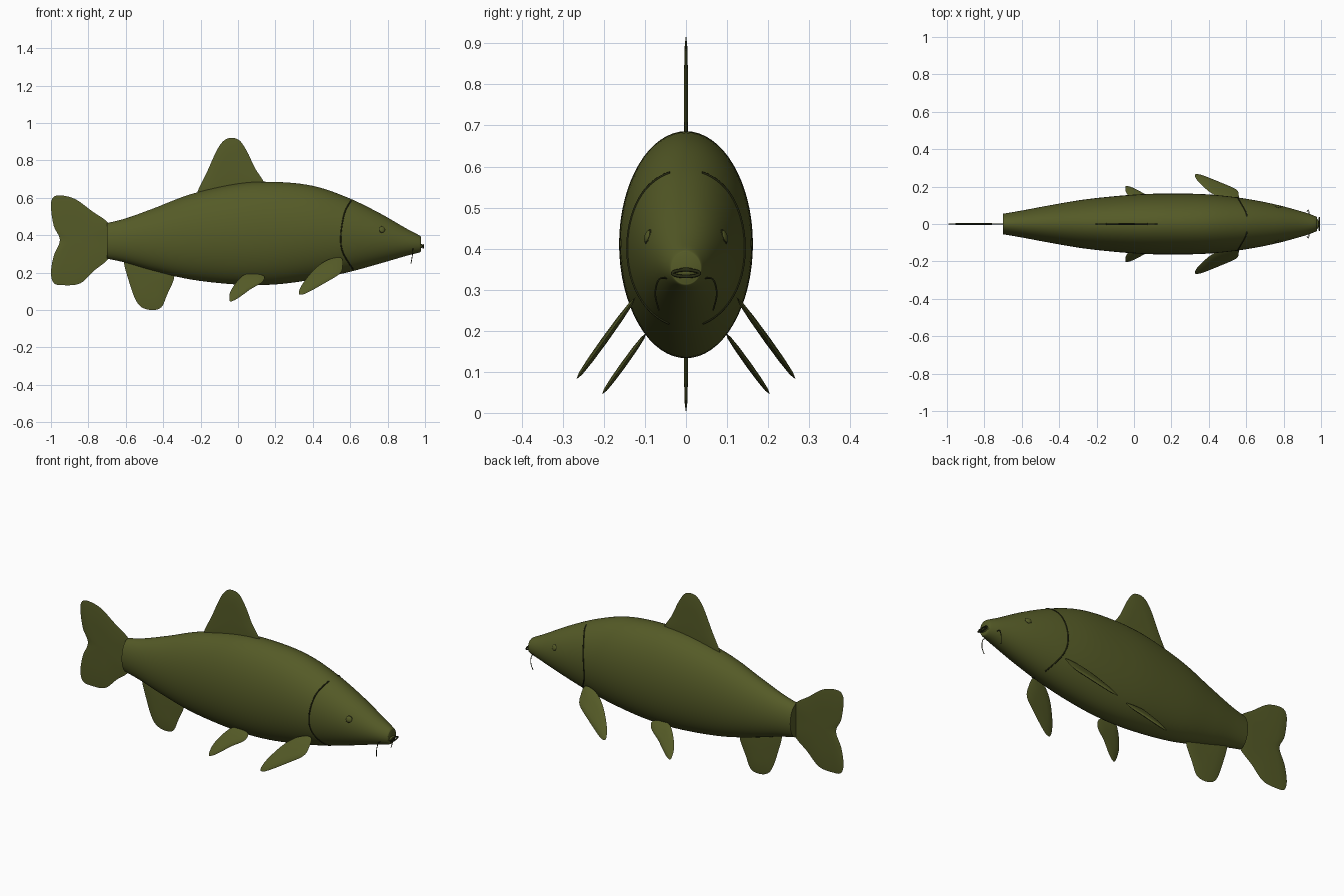
import bpy, bmesh, math
from mathutils import Vector

cube = bpy.data.objects.get("Cube")
if cube:
    bpy.data.objects.remove(cube)


def material(name, rgb):
    m = bpy.data.materials.new(name)
    m.use_nodes = True
    m.diffuse_color = (*rgb, 1)
    bsdf = next(n for n in m.node_tree.nodes if n.type == "BSDF_PRINCIPLED")
    bsdf.inputs["Base Color"].default_value = (*rgb, 1)
    bsdf.inputs["Roughness"].default_value = 0.7
    return m


olive = material("olive", (0.09, 0.103, 0.02))
dark = material("dark olive", (0.02, 0.023, 0.006))


def finish(name, bm, mat, angle=40):
    bmesh.ops.recalc_face_normals(bm, faces=bm.faces)
    mesh = bpy.data.meshes.new(name)
    bm.to_mesh(mesh)
    bm.free()
    mesh.materials.append(mat)
    obj = bpy.data.objects.new(name, mesh)
    bpy.context.collection.objects.link(obj)
    bpy.ops.object.select_all(action="DESELECT")
    obj.select_set(True)
    bpy.context.view_layer.objects.active = obj
    bpy.ops.object.shade_smooth_by_angle(angle=math.radians(angle))
    return obj


def spline(a, b, c, d, t):
    return 0.5 * (2 * b + (c - a) * t + (2 * a - 5 * b + 4 * c - d) * t * t
                  + (3 * b - a - 3 * c + d) * t ** 3)


def smooth_path(points, steps, closed):
    p = [Vector(q) for q in points]
    n = len(p)
    at = (lambda i: p[i % n]) if closed else (lambda i: p[max(0, min(n - 1, i))])
    out = [spline(at(i - 1), at(i), at(i + 1), at(i + 2), s / steps)
           for i in range(n if closed else n - 1) for s in range(steps)]
    return out if closed else out + [p[-1]]


# Body stations: x, belly height, back height, half width
stations = smooth_path([
    (-0.70, 0.275, 0.465, 0.055), (-0.60, 0.253, 0.490, 0.072),
    (-0.45, 0.210, 0.544, 0.100), (-0.25, 0.163, 0.620, 0.133),
    (0.00, 0.136, 0.676, 0.157), (0.20, 0.137, 0.685, 0.163),
    (0.40, 0.163, 0.664, 0.158), (0.58, 0.200, 0.604, 0.138),
    (0.75, 0.246, 0.522, 0.106), (0.90, 0.290, 0.436, 0.066),
    (0.968, 0.307, 0.400, 0.042), (0.978, 0.316, 0.390, 0.034)], 6, False)


def section(x):
    for a, b in zip(stations, stations[1:]):
        if x <= b[0]:
            s = a.lerp(b, (x - a[0]) / (b[0] - a[0]))
            break
    return (s[1] + s[2]) / 2, (s[2] - s[1]) / 2, s[3]


def skin_y(x, z):
    mid, half, wide = section(x)
    return wide * math.sqrt(max(0, 1 - ((z - mid) / half) ** 2))


bm = bmesh.new()
SIDES = 64
rings = []
for x, low, high, wide in stations:
    ring = []
    for k in range(SIDES):
        a = math.tau * k / SIDES
        ring.append(bm.verts.new((x, wide * math.cos(a),
                                  (low + high) / 2 + (high - low) / 2 * math.sin(a))))
    rings.append(ring)
for r, s in zip(rings, rings[1:]):
    for k in range(SIDES):
        j = (k + 1) % SIDES
        bm.faces.new((r[k], r[j], s[j], s[k]))
bm.faces.new(rings[0])
bm.faces.new(rings[-1])
finish("body", bm, olive)


# Fins: lens-shaped blades from a side outline, leaning out sideways when paired
def fin(name, outline, thick, side=0, root_y=0, root_z=0, lean=0):
    pts = smooth_path(outline, 5, True)
    centre = sum(pts, Vector((0, 0))) / len(pts)
    normal = Vector((0, 1, side * lean)).normalized()
    bm = bmesh.new()

    def place(p, off):
        y = side * (root_y + (root_z - p[1]) * lean)
        return bm.verts.new(Vector((p[0], y, p[1])) + normal * off)

    rim = [place(p, 0) for p in pts]
    n = len(rim)
    for sign in (-1, 1):
        outer = rim
        for scale, depth in ((0.85, 0.6), (0.5, 0.9)):
            inner = [place(centre.lerp(p, scale), sign * thick * depth) for p in pts]
            for k in range(n):
                j = (k + 1) % n
                bm.faces.new((outer[k], outer[j], inner[j], inner[k]))
            outer = inner
        tip = place(centre, sign * thick)
        for k in range(n):
            bm.faces.new((outer[k], outer[(k + 1) % n], tip))
    finish(name, bm, olive, 60)


fin("dorsal_fin", [(-0.22, 0.62), (-0.165, 0.74), (-0.11, 0.86), (-0.07, 0.91),
                   (-0.03, 0.92), (0.01, 0.905), (0.05, 0.845), (0.09, 0.76),
                   (0.14, 0.675), (0.10, 0.63), (-0.05, 0.61), (-0.19, 0.59)], 0.005)
fin("tail_fin", [(-0.69, 0.46), (-0.78, 0.528), (-0.87, 0.593), (-0.95, 0.613),
                 (-0.99, 0.60), (-1.0, 0.55), (-0.985, 0.45), (-0.952, 0.374),
                 (-0.985, 0.29), (-1.0, 0.20), (-0.985, 0.145), (-0.94, 0.133),
                 (-0.845, 0.142), (-0.77, 0.21), (-0.69, 0.28), (-0.685, 0.37)], 0.005)
fin("anal_fin", [(-0.61, 0.26), (-0.585, 0.16), (-0.55, 0.06), (-0.515, 0.015),
                 (-0.46, 0.0), (-0.41, 0.015), (-0.38, 0.08), (-0.34, 0.18),
                 (-0.37, 0.24), (-0.48, 0.27), (-0.58, 0.29)], 0.005)
for label, side in (("left", -1), ("right", 1)):
    # The nose points along +x, so the sides are named by the -y front
    near = "front" if side < 0 else "back"
    fin(near + "_pectoral_fin",
        [(0.325, 0.09), (0.345, 0.14), (0.41, 0.22), (0.48, 0.268), (0.55, 0.28),
         (0.56, 0.24), (0.545, 0.195), (0.465, 0.145), (0.385, 0.10), (0.345, 0.083)],
        0.008, side, 0.135, 0.265, 0.72)
    fin(near + "_pelvic_fin",
        [(-0.045, 0.05), (-0.04, 0.10), (0.005, 0.165), (0.05, 0.193), (0.135, 0.185),
         (0.13, 0.15), (0.065, 0.11), (0.01, 0.07), (-0.025, 0.05)],
        0.007, side, 0.10, 0.19, 0.72)


def tube(name, points, radius, mat, closed=False):
    curve = bpy.data.curves.new(name, "CURVE")
    curve.dimensions = "3D"
    curve.bevel_depth = radius
    curve.bevel_resolution = 2
    curve.use_fill_caps = True
    line = curve.splines.new("POLY")
    line.points.add(len(points) - 1)
    for pt, co in zip(line.points, points):
        pt.co = (*co, 1)
    line.use_cyclic_u = closed
    curve.materials.append(mat)
    bpy.context.collection.objects.link(bpy.data.objects.new(name, curve))


# Gill lines, eyes and barbels on both sides
gill = smooth_path([(0.605, 0.585), (0.57, 0.52), (0.55, 0.40), (0.56, 0.31),
                    (0.615, 0.218)], 8, False)
for near, side in (("front", -1), ("back", 1)):
    tube(near + "_gill_line", [(x, side * skin_y(x, z), z) for x, z in gill], 0.0035, dark)

    ex, ez = 0.77, 0.43
    centre = Vector((ex, side * (skin_y(ex, ez) - 0.001), ez))
    d = 0.01
    normal = Vector((-(skin_y(ex + d, ez) - skin_y(ex - d, ez)) / (2 * d), side,
                     -(skin_y(ex, ez + d) - skin_y(ex, ez - d)) / (2 * d)))
    turn = normal.to_track_quat("Z", "Y")
    for part, radius, mat, height in (("eye_rim", 0.019, dark, 0.003),
                                      ("eye", 0.016, olive, 0.007)):
        bm = bmesh.new()
        bmesh.ops.create_uvsphere(bm, u_segments=24, v_segments=12, radius=1)
        for v in bm.verts:
            v.co = centre + turn @ Vector((v.co.x * radius, v.co.y * radius, v.co.z * height))
        finish(near + "_" + part, bm, mat)

    whisker = smooth_path([(0.935, 0.045, 0.328), (0.935, 0.066, 0.325),
                           (0.932, 0.075, 0.29), (0.925, 0.066, 0.25)], 5, False)
    tube(near + "_barbel", [(x, side * y, z) for x, y, z in whisker], 0.002, dark)

# Lips ringing the mouth at the nose tip
lips = [(0.991, 0.033 * math.cos(math.tau * k / 32), 0.34 + 0.008 * math.sin(math.tau * k / 32))
        for k in range(32)]
tube("lips", lips, 0.004, dark, True)
bm = bmesh.new()
bmesh.ops.create_uvsphere(bm, u_segments=24, v_segments=12, radius=1)
for v in bm.verts:
    v.co = Vector((0.976 + v.co.x * 0.013, v.co.y * 0.028, 0.342 + v.co.z * 0.012))
finish("mouth", bm, olive)
